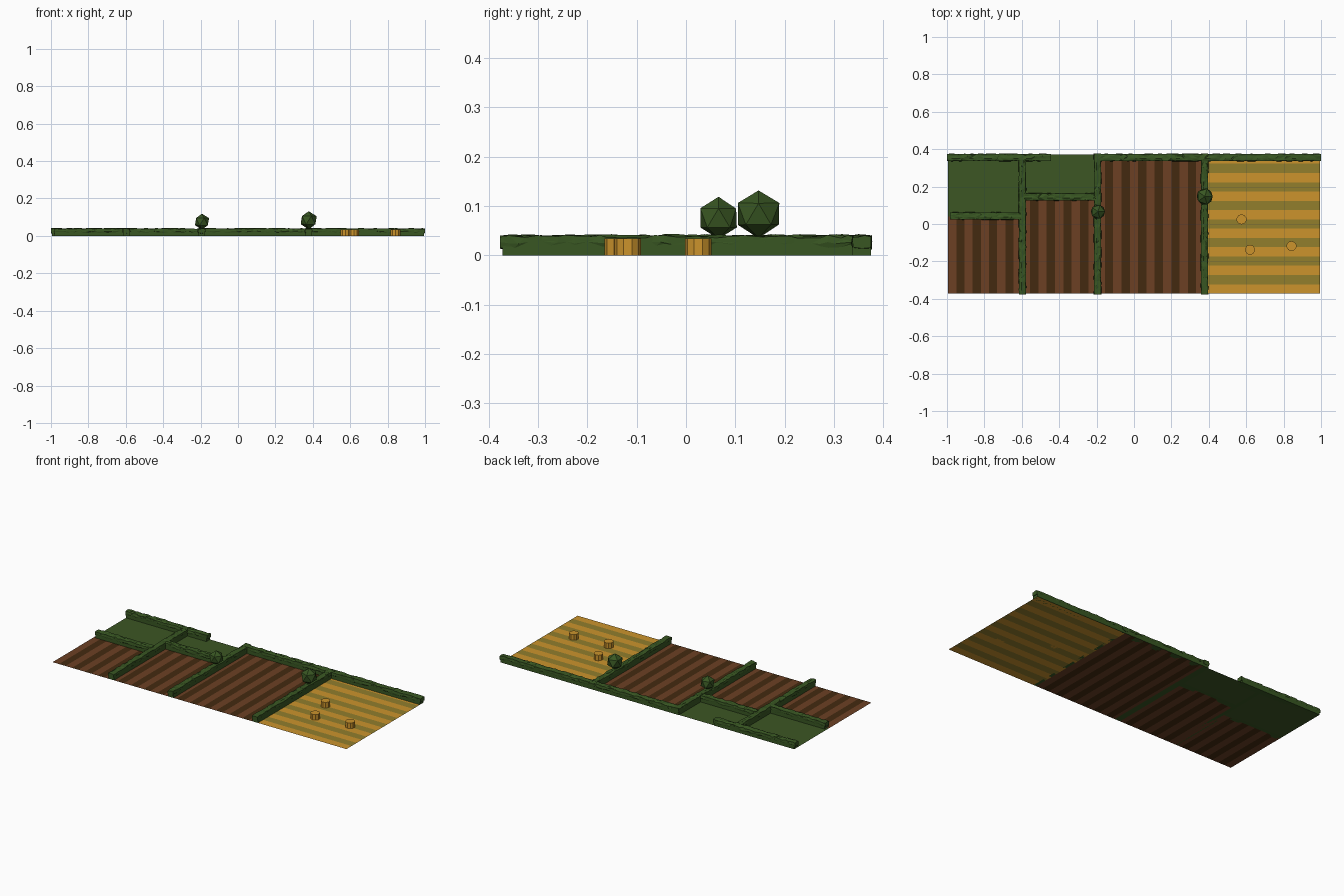
import bpy, bmesh, random
from mathutils import Vector

random.seed(4)
cube = bpy.data.objects.get("Cube")
if cube:
    bpy.data.objects.remove(cube, do_unlink=True)


def material(name, srgb):
    lin = [(c / 255 / 12.92) if c < 11 else ((c / 255 + 0.055) / 1.055) ** 2.4 for c in srgb]
    m = bpy.data.materials.new(name)
    m.use_nodes = True
    m.diffuse_color = (*lin, 1)
    m.node_tree.nodes["Principled BSDF"].inputs["Base Color"].default_value = (*lin, 1)
    return m


GRASS = material("grass green", (60, 86, 36))
HEDGE = material("hedge green", (56, 86, 34))
SOIL = material("soil brown", (108, 64, 36))
FURROW = material("furrow dark brown", (68, 42, 16))
WHEAT = material("wheat gold", (204, 148, 44))
STUBBLE = material("stubble olive", (146, 126, 44))


def finish(bm, name, *mats):
    mesh = bpy.data.meshes.new(name)
    bm.to_mesh(mesh)
    bm.free()
    for m in mats:
        mesh.materials.append(m)
    obj = bpy.data.objects.new(name, mesh)
    bpy.context.collection.objects.link(obj)
    return obj


def field(name, x0, x1, y0, y1, mats, stripes=1, axis=0):
    """Flat field split into equal stripes of alternating colour along one axis."""
    bm = bmesh.new()
    lo, hi = Vector((x0, y0, 0)), Vector((x1, y1, 0))
    step = (hi[axis] - lo[axis]) / stripes
    for i in range(stripes):
        a, b = lo.copy(), hi.copy()
        a[axis] = lo[axis] + i * step
        b[axis] = a[axis] + step
        corners = ((a.x, a.y, 0), (b.x, a.y, 0), (b.x, b.y, 0), (a.x, b.y, 0))
        face = bm.faces.new([bm.verts.new(c) for c in corners])
        face.material_index = i % len(mats)
    bmesh.ops.remove_doubles(bm, verts=bm.verts, dist=1e-5)
    finish(bm, name, *mats)


def box(bm, lo, hi):
    geo = bmesh.ops.create_cube(bm, size=1)["verts"]
    lo, hi = Vector(lo), Vector(hi)
    for v in geo:
        v.co = (lo + hi) / 2 + v.co * (hi - lo)


def hedge(name, x0, x1, y0, y1):
    """Plain lower bank with a ragged clipped top made of jittered rings."""
    bm = bmesh.new()
    box(bm, (x0, y0, 0), (x1, y1, 0.032))
    along = 0 if x1 - x0 > y1 - y0 else 1
    lo, hi = Vector((x0, y0, 0)), Vector((x1, y1, 0))
    length = hi[along] - lo[along]
    mid = (lo[1 - along] + hi[1 - along]) / 2
    count = max(8, round(length / 0.022))
    # across, height: outline of the leafy top
    outline = [(-0.018, 0.017), (-0.021, 0.026), (-0.019, 0.040), (-0.006, 0.042),
               (0.007, 0.041), (0.019, 0.040), (0.021, 0.027), (0.018, 0.017), (0, 0.016)]
    rings = []
    for i in range(count + 1):
        ring = []
        for across, up in outline:
            p = Vector((0, 0, up + random.uniform(-0.005, 0.001)))
            p[along] = lo[along] - 0.005 + (length + 0.01) * i / count
            if 0 < i < count:
                p[along] += random.uniform(-0.008, 0.008)
            p[1 - along] = mid + across * random.uniform(0.85, 1.03)
            ring.append(bm.verts.new(p))
        rings.append(ring)
    n = len(outline)
    new = [bm.faces.new(rings[0]), bm.faces.new(rings[-1])]
    for a, b in zip(rings, rings[1:]):
        for j in range(n):
            k = (j + 1) % n
            new.append(bm.faces.new((a[j], a[k], b[k], b[j])))
    bmesh.ops.triangulate(bm, faces=new)
    bmesh.ops.recalc_face_normals(bm, faces=bm.faces)
    finish(bm, name, HEDGE)


def tree(name, x, y, z, r):
    bm = bmesh.new()
    bmesh.ops.create_icosphere(bm, subdivisions=1, radius=r)
    for v in bm.verts:
        v.co = v.co * random.uniform(0.96, 1.02) + Vector((x, y, z))
    finish(bm, name, HEDGE)


def bale(name, x, y):
    bm = bmesh.new()
    bmesh.ops.create_cone(bm, cap_ends=True, segments=10, radius1=0.027, radius2=0.027, depth=0.034)
    bmesh.ops.translate(bm, verts=bm.verts, vec=(x, y, 0.017))
    finish(bm, name, WHEAT)


# Fields
E, F = 0.994, 0.372
field("ploughed_field_left", -E, -0.6, -F, 0.04, (SOIL, FURROW), 9)
field("ploughed_field_middle", -0.6, -0.2, -F, 0.145, (SOIL, FURROW), 9)
field("ploughed_field_right", -0.2, 0.377, -F, F, (SOIL, FURROW), 13)
field("wheat_field", 0.377, E, -F, F, (WHEAT, STUBBLE), 15, axis=1)
field("meadow_left", -E, -0.6, 0.04, F, (GRASS,))
field("meadow_middle", -0.6, -0.2, 0.145, F, (GRASS,))

# Hedges
W = 0.0185
for name, x0, x1, y in (("back_hedge_left", -E, -0.45, 0.356), ("back_hedge_right", -0.21, E, 0.356),
                        ("cross_hedge_left", -0.98, -0.61, 0.043),
                        ("cross_hedge_middle", -0.58, -0.21, 0.145)):
    hedge(name, x0, x1, y - W, y + W)
for name, x, y1 in (("long_hedge_left", -0.597, 0.34), ("long_hedge_middle", -0.195, F),
                    ("long_hedge_right", 0.377, F)):
    hedge(name, x - W, x + W, -F, y1)

# Trees and bales
tree("small_tree", -0.193, 0.066, 0.076, 0.043)
tree("large_tree", 0.378, 0.147, 0.084, 0.049)
for i, (x, y) in enumerate(((0.575, 0.025), (0.62, -0.138), (0.842, -0.118))):
    bale(f"hay_bale_{i + 1}", x, y)
